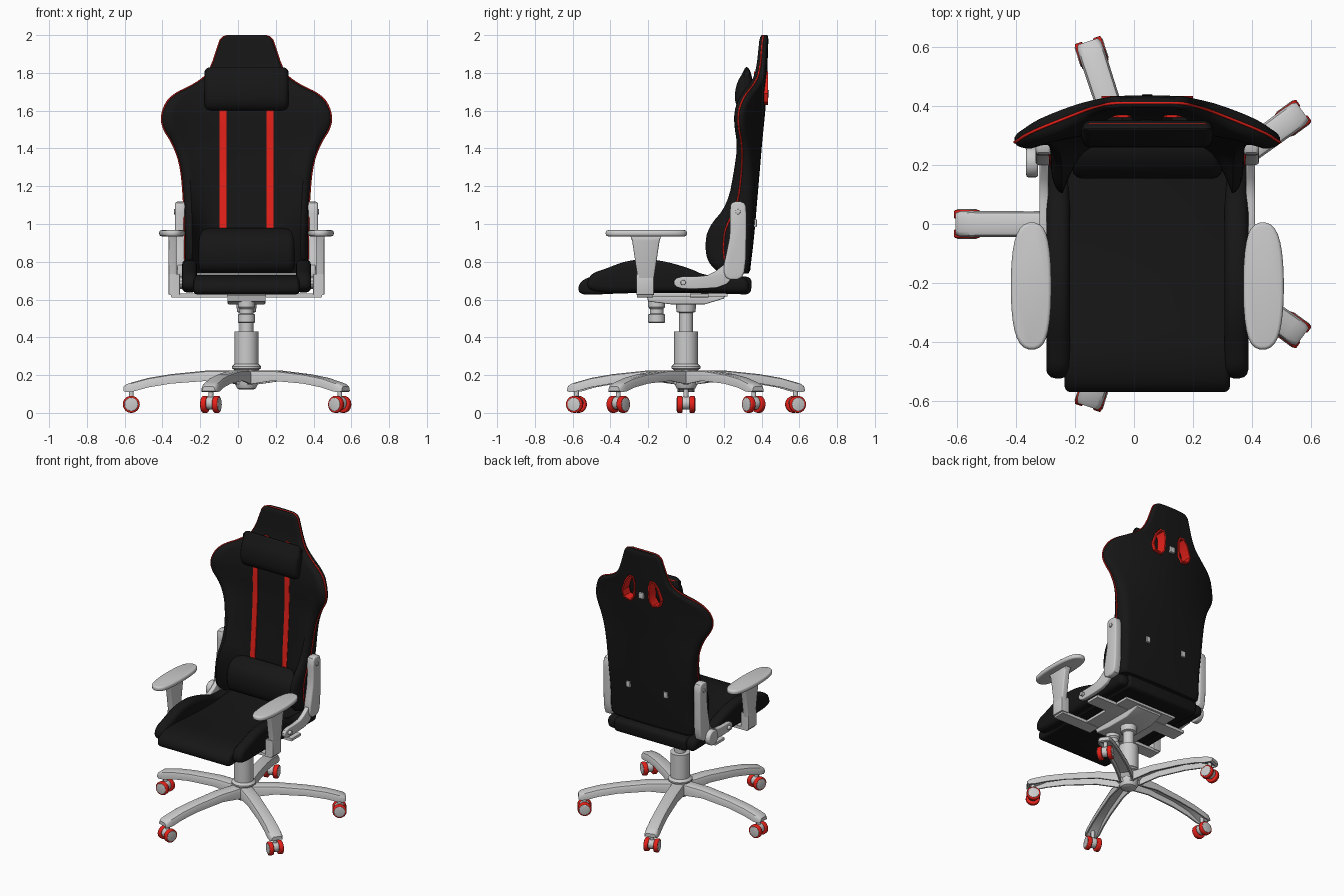
import bpy, bmesh, math
from mathutils import Matrix

if "Cube" in bpy.data.objects:
    bpy.data.objects.remove(bpy.data.objects["Cube"])

CX = 0.045                      # chair centre line


def material(name, rgb):
    m = bpy.data.materials.new(name)
    m.diffuse_color = (*rgb, 1)
    m.use_nodes = True
    m.node_tree.nodes["Principled BSDF"].inputs["Base Color"].default_value = m.diffuse_color
    return m


BLACK = material("black_fabric", (0.008, 0.008, 0.008))
RED = material("red_trim", (0.8, 0.015, 0.01))


def soften(pts, n=2, closed=True):
    """Corner-cutting smoothing of points of any dimension."""
    for _ in range(n):
        out = [] if closed else [pts[0]]
        for i in range(len(pts) - (0 if closed else 1)):
            a, b = pts[i], pts[(i + 1) % len(pts)]
            for t in (0.25, 0.75):
                out.append(tuple(p + (q - p) * t for p, q in zip(a, b)))
        pts = out if closed else out + [pts[-1]]
    return pts


def inset(pts, d):
    n = len(pts)
    area = sum(pts[i - 1][0] * pts[i][1] - pts[i][0] * pts[i - 1][1] for i in range(n))
    s = math.copysign(d, area)
    out = []
    for i, (x, y) in enumerate(pts):
        tx, ty = pts[(i + 1) % n][0] - pts[i - 1][0], pts[(i + 1) % n][1] - pts[i - 1][1]
        l = math.hypot(tx, ty) or 1
        out.append((x - ty / l * s, y + tx / l * s))
    return out


def loft(name, rings, mat=None, wrap=False, caps="ngon"):
    bm = bmesh.new()
    vs = [[bm.verts.new(p) for p in r] for r in rings]
    n = len(vs[0])
    for k in range(len(vs) if wrap else len(vs) - 1):
        a, b = vs[k], vs[(k + 1) % len(vs)]
        for i in range(n):
            j = (i + 1) % n
            bm.faces.new((a[i], a[j], b[j], b[i]))
    if not wrap:
        for r in (vs[0], vs[-1]):
            if caps == "ngon":
                bm.faces.new(r)
            else:               # front row joined to back row
                for i in range(n // 2 - 1):
                    bm.faces.new((r[i], r[i + 1], r[n - 2 - i], r[n - 1 - i]))
    bmesh.ops.recalc_face_normals(bm, faces=bm.faces)
    me = bpy.data.meshes.new(name)
    bm.to_mesh(me)
    bm.free()
    ob = bpy.data.objects.new(name, me)
    bpy.context.collection.objects.link(ob)
    if mat:
        me.materials.append(mat)
    return ob


PLACE = {"x": lambda a, p: (a, p[0], p[1]), "y": lambda a, p: (p[0], a, p[1]), "z": lambda a, p: (p[0], p[1], a)}


def prism(name, pts, a0, a1, r=0.0, mat=None, axis="x"):
    """Profile extruded along an axis with rounded ends."""
    if a0 > a1:
        a0, a1 = a1, a0
    lay = [(r * (1 - math.cos(t)), r * (1 - math.sin(t))) for t in (0, .52, 1.05, 1.57)] if r else [(0, 0)]
    layers = [(a0 + h, d) for h, d in lay] + [(a1 - h, d) for h, d in reversed(lay)]
    return loft(name, [[PLACE[axis](a, p) for p in inset(pts, d)] for a, d in layers], mat)


def rect(u0, u1, v0, v1):
    return [(u0, v0), (u1, v0), (u1, v1), (u0, v1)]


def circle(r, u=0, v=0, n=24):
    return [(u + r * math.cos(6.28318 * i / n), v + r * math.sin(6.28318 * i / n)) for i in range(n)]


def lathe(name, prof, y=0):
    return loft(name, [[(CX + p[0], y + p[1], z) for p in circle(r)] for r, z in prof])


def tube(name, pts, r, mat, cyclic=False):
    cu = bpy.data.curves.new(name, "CURVE")
    cu.dimensions, cu.bevel_depth, cu.bevel_resolution = "3D", r, 1
    sp = cu.splines.new("POLY")
    sp.points.add(len(pts) - 1)
    for q, p in zip(sp.points, pts):
        q.co = (*p, 1)
    sp.use_cyclic_u = cyclic
    cu.materials.append(mat)
    ob = bpy.data.objects.new(name, cu)
    bpy.context.collection.objects.link(ob)


# Star base legs (hollow below) with twin-wheel casters
sections = [(.03, .225, .15, .045, .0), (.08, .225, .155, .045, .045), (.2, .225, .17, .045, .04),
            (.4, .205, .155, .043, .038), (.52, .185, .135, .044, .035), (.6, .163, .113, .045, .02),
            (.635, .152, .11, .043, .0), (.65, .14, .115, .036, .0)]
rings = []
for r, zt, zb, w, d in sections:
    half = [(w, zb), (w, zt - .02), (w * .85, zt - .005), (w * .6, zt)]
    inner = [(w * .78, zb + d + .001), (w * .78, zb)]
    ring = [(-y, z) for y, z in half] + half[::-1] + inner[::-1] + [(-y, z) for y, z in inner]
    rings.append([(r, y, z) for y, z in ring])
parts = [loft("base_leg", rings),
         prism("caster_stem", circle(.013, .61, 0, 12), .05, .14, 0, None, "z"),
         prism("caster_hood", circle(.034, .61, .052), -.02, .02, .006, None, "y")]
for s in (1, -1):
    parts.append(prism("caster_tyre", circle(.045, .61, .045), s * .018, s * .047, .006, RED, "y"))
    parts.append(prism("caster_cap", circle(.036, .61, .045), s * .03, s * .05, .004, None, "y"))
for i in range(5):
    m = Matrix.Translation((CX, 0, 0)) @ Matrix.Rotation(math.radians(36 + 72 * i), 4, "Z")
    for p in parts:
        ob = p if i == 0 else p.copy()
        if i:
            bpy.context.collection.objects.link(ob)
        ob.matrix_world = m

# Gas column, tension knob and tilt mechanism
lathe("gas_column", [(.04, .125), (.05, .13), (.06, .15), (.065, .23), (.078, .235), (.078, .245), (.063, .26),
                     (.063, .43), (.036, .432), (.036, .53), (.05, .535), (.055, .59)])
lathe("tension_knob", [(.04, .475), (.045, .48), (.045, .52), (.036, .525), (.036, .55), (.045, .56), (.045, .6)], -.155)
prism("tilt_mechanism", [(-.21, .625), (-.2, .59), (-.08, .575), (.1, .575), (.2, .605), (.21, .625)],
      CX - .1, CX + .1, .006)
prism("seat_plate", rect(-.2, .22, .615, .635), CX - .2, CX + .2, .004)

# Seat centre and its stripes
seat = soften([(-.5, .625), (-.3, .635), (0, .635), (.26, .63), (.335, .625), (.348, .66), (.346, .722), (.26, .722),
               (.1, .715), (-.1, .713), (-.3, .725), (-.44, .735), (-.53, .715), (-.57, .68), (-.568, .63)])
prism("seat_cushion", seat, CX - .28, CX + .28, .02, BLACK)
bolster = soften([(-.46, .635), (-.2, .64), (.1, .64), (.29, .635), (.335, .64), (.33, .722), (.2, .725), (.1, .728),
                  (.02, .765), (-.1, .8), (-.2, .815), (-.32, .805), (-.42, .765), (-.51, .735), (-.53, .66)])
# Lumbar pillow and head pillow profiles
lumbar = soften([(.28, .74), (.22, .738), (.165, .76), (.15, .84), (.165, .92), (.22, .97), (.29, .985), (.3, .86)])
prism("lumbar_pillow", lumbar, CX - .255, CX + .255, .035, BLACK)
head = soften([(.335, .605 + 1), (.285, 1.6), (.255, 1.65), (.265, 1.74), (.3, 1.8), (.32, 1.84), (.348, 1.8), (.355, 1.7)])
prism("head_pillow", head, CX - .222, CX + .222, .03, BLACK)
tube("head_pillow_piping", [(CX - .2, .336, 1.808), (CX + .2, .336, 1.808)], .005, RED)

# Backrest rows: z, half width, centre back y, centre front y, edge front y, edge back y, wing sharpness
keys = [(1.97, .14, .436, .39, .388, .43, 2), (1.8, .195, .43, .372, .37, .42, 2), (1.74, .27, .427, .345, .335, .4, 2),
        (1.68, .4, .425, .325, .285, .345, 2.5), (1.6, .447, .42, .312, .255, .31, 2.5), (1.52, .45, .412, .31, .255, .31, 2.5),
        (1.42, .385, .402, .31, .272, .335, 3), (1.3, .345, .392, .305, .258, .355, 3), (1.1, .33, .375, .29, .22, .355, 4),
        (.98, .328, .365, .28, .115, .345, 5), (.88, .325, .355, .275, .1, .34, 5), (.8, .328, .345, .27, .115, .335, 5),
        (.755, .32, .34, .27, .16, .33, 5)]
rows = [(2.0, .1, .43, .4, .4, .425, 2), (1.99, .122, .435, .393, .393, .43, 2)] + soften(keys, 2, False)
rows.append((.738, .305, .33, .28, .19, .32, 5))


def front_y(row, u):
    z, w, bc, fc, fe, be, p = row
    u = abs(u)
    if u <= .88:
        return fc + (fe - fc) * (u / .88) ** p
    return fe + .4 * (be - fe) * (1 - math.sqrt(max(0, 1 - ((u - .88) / .12) ** 2)))


def back_y(row, u):
    z, w, bc, fc, fe, be, p = row
    u = abs(u)
    k = max(0, (u - .88) / .12)
    return bc + (be - bc) * u * u - .3 * (be - fe) * (1 - math.sqrt(max(0, 1 - k * k)))


side = [.1, .2, .3, .4, .5, .58, .66, .73, .79, .84, .88, .92, .96, .985, 1]
us = [-u for u in reversed(side)] + [0] + side
back = loft("backrest", [[(CX + u * r[1], front_y(r, u), r[0]) for u in us] +
                         [(CX + u * r[1], back_y(r, u), r[0]) for u in reversed(us)] for r in rows], BLACK, caps="strip")

# Harness openings with red frames
for s in (1, -1):
    hole = soften([(CX + s * x, z) for x, z in ((.045, 1.81), (.12, 1.81), (.17, 1.65), (.055, 1.62))], 1)
    cutter = prism("opening_cutter", hole, .2, .6, 0, None, "y")
    cutter.hide_render = True
    mod = back.modifiers.new("opening", "BOOLEAN")
    mod.operation, mod.solver, mod.object = "DIFFERENCE", "EXACT", cutter
    bpy.context.view_layer.objects.active = back
    bpy.ops.object.modifier_apply(modifier=mod.name)
    bpy.data.objects.remove(cutter)
    o, i = inset(hole, -.003), inset(hole, .012)
    loft("opening_frame", [[PLACE["y"](y, p) for p in q] for y, q in ((.36, o), (.433, o), (.433, i), (.36, i))],
         RED, wrap=True)

# Red piping round the backrest edge
edge = [r for r in rows if r[0] > .8]
left = [(CX - r[1], front_y(r, 1), r[0]) for r in edge]
right = [(CX + r[1], front_y(r, 1), r[0]) for r in edge]
left[0], right[0] = [(CX + s * .1, .41, 1.997) for s in (-1, 1)]
tube("backrest_piping", left[::-1] + right, .005, RED)

# Stripes, seat bolsters, arms and recline brackets on both sides
stripe_rows = [r for r in rows if .93 < r[0] < 1.66]
for s in (1, -1):
    X = lambda o: CX + s * o
    prism("seat_stripe", inset(seat, -.004), X(.112), X(.158), 0, RED)
    prism("lumbar_stripe", inset(lumbar, -.004), X(.105), X(.15), 0, RED)
    line = [(front_y(r, .14 / r[1]) - .004, r[0]) for r in stripe_rows]
    prism("back_stripe", line + [(y + .02, z) for y, z in reversed(line)], X(.105), X(.142), 0, RED)
    prism("seat_bolster", bolster, X(.262), X(.342), .03, BLACK)
    pad = soften([(X(.352), -.425), (X(.43), -.425), (X(.462), -.32), (X(.462), -.1), (X(.43), .005),
                  (X(.352), .005), (X(.325), -.1), (X(.325), -.32)])
    prism("armrest_pad", pad, .935, .967, .012, None, "z")
    prism("armrest_post", [(-.295, .94), (-.13, .94), (-.14, .91), (-.17, .71), (-.255, .71), (-.285, .91)],
          X(.37), X(.412), .008)
    prism("armrest_sleeve", rect(-.263, -.17, .625, .735), X(.352), X(.412), .006)
    prism("armrest_foot", rect(-.26, -.175, .612, .632), X(.1), X(.4), .004)
    prism("recline_upright", soften([(.195, .76), (.215, .705), (.29, .705), (.315, .76), (.32, .95), (.32, 1.09), (.305, 1.118),
                                     (.245, 1.118), (.232, 1.09), (.235, .95), (.215, .85)], 1), X(.325), X(.378), .01)
    prism("recline_lower_arm", soften([(-.07, .69), (-.045, .722), (.06, .722), (.13, .73), (.22, .8), (.26, .73),
                                       (.2, .665), (.06, .655), (-.045, .658)], 1), X(.335), X(.365), .006)
    for y, z in ((-.015, .69), (.275, 1.065)):
        prism("bracket_bolt", circle(.014, y, z, 12), X(.35), X(.385), .003)
    prism("bracket_foot", rect(.02, .12, .612, .632), X(.1), X(.36), .004)
    prism("back_clip", rect(X(.13), X(.16), .985, 1.025), .35, .375, .004, None, "y")
prism("head_strap_clip", rect(CX - .018, CX + .018, 1.67, 1.71), .42, .44, .004, None, "y")
prism("recline_cover", circle(.052, .21, .715), CX - .37, CX - .41, .008)

# Smooth shading with sharp creases
bpy.ops.object.select_all(action="DESELECT")
for ob in bpy.context.collection.objects:
    if ob.type == "MESH":
        ob.select_set(True)
        bpy.context.view_layer.objects.active = ob
bpy.ops.object.shade_smooth_by_angle(angle=math.radians(35))
